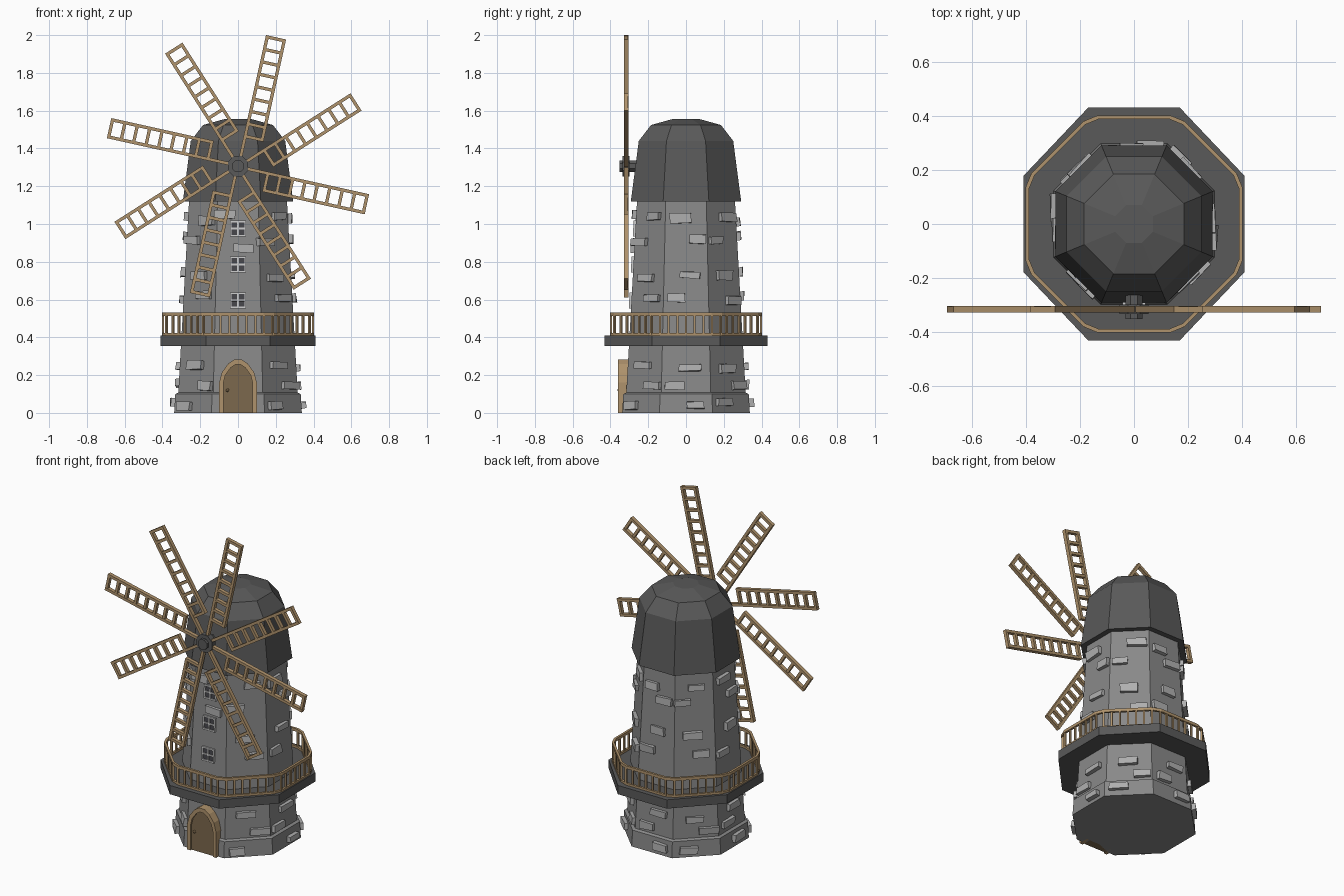
import bpy, bmesh, random
from math import radians, pi, cos, sin, tan, atan2
from mathutils import Matrix, Vector

if "Cube" in bpy.data.objects:
    bpy.data.objects.remove(bpy.data.objects["Cube"])

random.seed(4)
T = Matrix.Translation
R = Matrix.Rotation


def material(name, *rgb):
    m = bpy.data.materials.new(name)
    m.diffuse_color = (*rgb, 1)
    m.use_nodes = True
    m.node_tree.nodes["Principled BSDF"].inputs["Base Color"].default_value = m.diffuse_color
    return m


WOOD = material("wood", 0.43, 0.29, 0.15)
DARK_WOOD = material("dark_wood", 0.2, 0.14, 0.075)
WALL = material("wall_grey", 0.25, 0.25, 0.25)
DARK = material("dark_grey", 0.1, 0.1, 0.1)
STONE = material("stone_grey", 0.43, 0.43, 0.43)
FRAME = material("frame_grey", 0.6, 0.6, 0.6)
GLASS = material("glass", 0.06, 0.06, 0.07)


def finish(bm, name, mat):
    bmesh.ops.recalc_face_normals(bm, faces=bm.faces)
    me = bpy.data.meshes.new(name)
    bm.to_mesh(me)
    bm.free()
    ob = bpy.data.objects.new(name, me)
    bpy.context.collection.objects.link(ob)
    me.materials.append(mat)
    return ob


def box(bm, size, m=Matrix()):
    return bmesh.ops.create_cube(bm, size=1, matrix=m @ Matrix.Diagonal((*size, 1)))["verts"]


def octagon_stack(name, mat, profile, y_scale=1.0):
    """Eight-sided body from (flat-to-centre distance, height) pairs."""
    bm = bmesh.new()
    rings = []
    for ap, z in profile:
        r = ap / cos(pi / 8)
        rings.append([bm.verts.new((r * cos(a), r * sin(a) * y_scale, z))
                      for a in [pi / 8 + k * pi / 4 for k in range(8)]])
    for lo, hi in zip(rings, rings[1:]):
        for k in range(8):
            j = (k + 1) % 8
            bm.faces.new((lo[k], lo[j], hi[j], hi[k]))
    bm.faces.new(rings[0])
    bm.faces.new(rings[-1])
    return finish(bm, name, mat)


def wall(z):
    return 0.322 - 0.056 * z


def on_wall(k, t, z, out=0.0):
    """Frame on tower side k: x points outward, y runs along the side."""
    return R(k * pi / 4, 4, 'Z') @ T((wall(z) + out, t, z)) @ R(-0.056, 4, 'Y')


# Tower, plinth, balcony floor and cap
octagon_stack("tower", WALL, [(wall(0), 0), (wall(1.2), 1.2)])
octagon_stack("plinth", WALL, [(0.338, 0), (0.332, 0.1), (0.315, 0.108)])
octagon_stack("balcony_floor", DARK, [(0.41, 0.355), (0.41, 0.41)], 1.055)
octagon_stack("cap", DARK, [(0.292, 1.12), (0.25, 1.44), (0.185, 1.524), (0.07, 1.556)])

# Loose stones standing proud of the walls
bm = bmesh.new()
pattern = [(0.05, 0.04), (-0.06, 0.145), (0.02, 0.24), (-0.05, 0.61), (0.02, 0.73),
           (0.06, 0.92), (-0.03, 1.03)]
for k in range(8):
    spots = [(0.03, 0.87), (-0.07, 1.05)] if k == 6 else pattern
    flip = -1 if k % 2 else 1
    for t, z in spots:
        if k not in (0, 6):
            t, z = t * flip + random.uniform(-.02, .02), z + random.uniform(-.02, .02)
        out = 0.018 if z < 0.1 else 0.0
        size = (0.042, random.uniform(0.085, 0.115), random.uniform(0.035, 0.05))
        m = on_wall(k, t, max(z, 0.035), out) @ R(random.uniform(-.03, .03), 4, 'X')
        for v in box(bm, size, m):
            v.co += Vector([random.uniform(-.004, .004) for _ in range(3)])
finish(bm, "wall_stones", STONE)

# Windows: frame bars with a cross, and recessed panes
frames, panes = bmesh.new(), bmesh.new()
for z in (0.595, 0.785, 0.975):
    m = on_wall(6, 0, z)
    for s in (-0.038, 0, 0.038):
        box(frames, (0.024, 0.009, 0.085), m @ T((0, s, 0)))
        box(frames, (0.024, 0.085, 0.009), m @ T((0, 0, s)))
    box(panes, (0.01, 0.08, 0.08), m)
finish(frames, "window_frames", FRAME)
finish(panes, "window_panes", GLASS)

# Door: arched frame, panel and knob
outer = [(0.1, 0), (0.1, 0.16), (0.085, 0.215), (0.052, 0.26), (0.02, 0.282)]
inner = [(0.078, 0), (0.078, 0.155), (0.067, 0.2), (0.038, 0.24), (0.012, 0.257)]


def arch(half):
    return half + [(-x, z) for x, z in reversed(half)]


def extrude_y(bm, depth):
    geo = bmesh.ops.extrude_face_region(bm, geom=bm.faces[:])["geom"]
    bmesh.ops.translate(bm, vec=(0, depth, 0),
                        verts=[g for g in geo if isinstance(g, bmesh.types.BMVert)])


bm = bmesh.new()
o, i = [[bm.verts.new((x, -0.36, z)) for x, z in arch(h)] for h in (outer, inner)]
for k in range(len(o) - 1):
    bm.faces.new((o[k], o[k + 1], i[k + 1], i[k]))
extrude_y(bm, 0.065)
finish(bm, "door_frame", WOOD)
bm = bmesh.new()
bm.faces.new([bm.verts.new((x, -0.348, z)) for x, z in arch(inner)])
extrude_y(bm, 0.05)
finish(bm, "door_panel", DARK_WOOD)
bm = bmesh.new()
bmesh.ops.create_icosphere(bm, subdivisions=1, radius=0.01, matrix=T((-0.055, -0.354, 0.12)))
finish(bm, "door_knob", WOOD)

# Balcony railing: octagon with clipped corners
AP, CUT = 0.396, 0.03
half = AP * tan(pi / 8) - CUT
path = []
for k in range(8):
    for t in (-half, half):
        path.append(R(k * pi / 4, 4, 'Z') @ Vector((AP, t, 0)))
bm = bmesh.new()
for a, b in zip(path, path[1:] + path[:1]):
    d, c = b - a, (a + b) / 2
    turn = R(atan2(d.y, d.x), 4, 'Z')
    for z, h in ((0.522, 0.018), (0.416, 0.014)):
        box(bm, (d.length + 0.004, 0.014, h), T((c.x, c.y, z)) @ turn)
for k in range(8):
    for n in range(-3, 4):
        box(bm, (0.011, 0.011, 0.1), R(k * pi / 4, 4, 'Z') @ T((AP, n * 0.046, 0.465)))
finish(bm, "balcony_railing", WOOD)

# Sails: ladder frames hung on one side of each spoke
HUB = T((0, -0.317, 1.306))
bm = bmesh.new()
for k in range(8):
    m = HUB @ R(-radians(77.5 + 45 * k), 4, 'Y')      # local x runs outward
    box(bm, (0.675, 0.024, 0.017), m @ T((0.3725, 0, -0.003)))
    box(bm, (0.555, 0.024, 0.017), m @ T((0.4325, 0, -0.095)))
    for n in range(9):
        box(bm, (0.017, 0.022, 0.092), m @ T((0.163 + n * 0.0673, 0, -0.049)))
finish(bm, "sails", WOOD)

# Hub and axle
bm = bmesh.new()
for r, y0, y1 in ((0.058, -0.335, -0.298), (0.034, -0.352, -0.25)):
    bmesh.ops.create_cone(bm, cap_ends=True, segments=8, radius1=r, radius2=r, depth=y1 - y0,
                          matrix=T((0, (y0 + y1) / 2, 1.306)) @ R(pi / 2, 4, 'X') @ R(pi / 8, 4, 'Z'))
finish(bm, "sail_hub", DARK)
